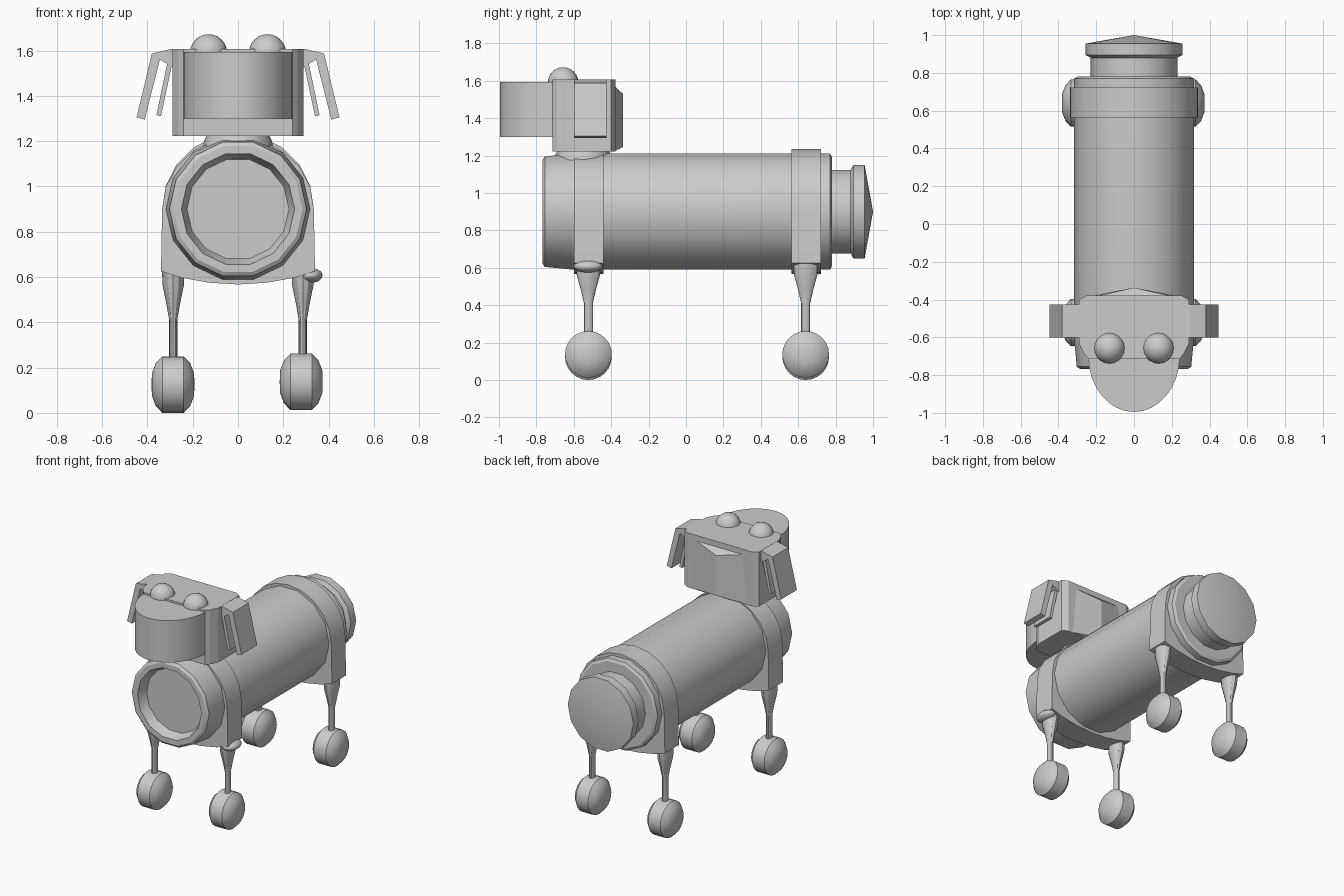
import bpy, bmesh, math
from mathutils import Vector

if "Cube" in bpy.data.objects:
    bpy.data.objects.remove(bpy.data.objects["Cube"])


def finish(name, bm, smooth=True):
    bmesh.ops.remove_doubles(bm, verts=bm.verts, dist=0.0005)
    bmesh.ops.recalc_face_normals(bm, faces=bm.faces)
    me = bpy.data.meshes.new(name)
    bm.to_mesh(me)
    bm.free()
    ob = bpy.data.objects.new(name, me)
    bpy.context.collection.objects.link(ob)
    bpy.ops.object.select_all(action='DESELECT')
    ob.select_set(True)
    bpy.context.view_layer.objects.active = ob
    if smooth:
        bpy.ops.object.shade_smooth_by_angle(angle=math.radians(28))
    return ob


def lathe(name, profile, axis, centre, n, squash=(1, 1)):
    """Turn (position, radius) pairs around the x, y or z axis."""
    bm = bmesh.new()
    rings = []
    for t, r in profile:
        ring = []
        for i in range(n):
            a = 2 * math.pi * i / n
            u, v = r * math.cos(a) * squash[0], r * math.sin(a) * squash[1]
            p = {'x': (t, u, v), 'y': (u, t, v), 'z': (u, v, t)}[axis]
            ring.append(bm.verts.new(Vector(p) + Vector(centre)))
        rings.append(ring)
    for a, b in zip(rings, rings[1:]):
        for i in range(n):
            j = (i + 1) % n
            bm.faces.new((a[i], a[j], b[j], b[i]))
    bm.faces.new(rings[0])
    bm.faces.new(rings[-1])
    bmesh.ops.dissolve_degenerate(bm, dist=0.0005, edges=bm.edges)
    return finish(name, bm)


def prism(name, outline, axis, lo, hi, smooth=True):
    """Extrude an outline along y (x,z points) or z (x,y points)."""
    bm = bmesh.new()
    put = (lambda p, t: (p[0], t, p[1])) if axis == 'y' else (lambda p, t: (p[0], p[1], t))
    a = [bm.verts.new(put(p, lo)) for p in outline]
    b = [bm.verts.new(put(p, hi)) for p in outline]
    bm.faces.new(a)
    bm.faces.new(b)
    for i in range(len(a)):
        j = (i + 1) % len(a)
        bm.faces.new((a[i], a[j], b[j], b[i]))
    return finish(name, bm, smooth)


def ball(name, centre, scale):
    bpy.ops.mesh.primitive_uv_sphere_add(segments=20, ring_count=12, radius=1, location=centre)
    ob = bpy.context.object
    ob.name, ob.scale = name, scale
    bpy.ops.object.shade_smooth()


# Barrel body with recessed front and capped tail end
lathe("body", [(-.70, .001), (-.70, .225), (-.755, .247), (-.767, .25), (-.767, .285),
               (-.755, .303), (-.60, .318), (.77, .318), (.78, .30), (.78, .229)],
      'y', (0, 0, .9), 14)
lathe("tail_cap", [(.74, .229), (.88, .229), (.895, .257), (.955, .257), (1.0, .0001)],
      'y', (0, 0, .9), 14)

# Saddle collars that hold the legs
for name, lo, hi, r in (("front_collar", -.60, -.44, .318), ("rear_collar", .565, .722, .335)):
    arch = [(.335 * math.cos(math.pi * i / 10), .9 + r * math.sin(math.pi * i / 10))
            for i in range(11)]
    prism(name, arch + [(-.34, .625), (-.25, .597), (-.13, .575), (0, .567),
                        (.13, .575), (.25, .597), (.34, .625)], 'y', lo, hi)

# Legs and pill-shaped wheels
for side, s in (("left", -1), ("right", 1)):
    for end, y in (("front", -.522), ("rear", .64)):
        lathe(f"{end}_{side}_leg", [(.13, .024), (.41, .024), (.48, .04), (.56, .062), (.64, .067)],
              'z', (s * .286, y, 0), 12, (.75, 1))
        z = .125 if s < 0 else .137
        lathe(f"{end}_{side}_wheel",
              [(-.095, .001), (-.093, .05), (-.076, .095), (-.047, .125),
               (.047, .125), (.076, .095), (.093, .05), (.095, .001)],
              'x', (s * .283 - .004, y, z), 24)
ball("leg_knob", (.32, -.524, .607), (.053, .077, .033))

# Neck
lathe("neck", [(1.12, .165), (1.20, .15), (1.24, .13)], 'z', (0, -.55, 0), 12)

# Head: skull block and rounded muzzle
prism("skull", [(-.25, -.378), (.25, -.378), (.29, -.40), (.29, -.635), (.262, -.69), (.24, -.714),
                (-.24, -.714), (-.262, -.69), (-.29, -.635), (-.29, -.40)], 'z', 1.222, 1.607, False)
prism("muzzle", [(.242, -.62)] +
      [(.242 * math.cos(math.pi * i / 16), -.70 - .295 * math.sin(math.pi * i / 16))
       for i in range(17)] + [(-.242, -.62)], 'z', 1.298, 1.594)

# Shallow ridge on the back of the head
bm = bmesh.new()
p = [bm.verts.new(c) for c in ((-.22, -.38, 1.225), (.22, -.38, 1.225), (.19, -.38, 1.57),
                               (-.19, -.38, 1.57), (0, -.337, 1.245), (0, -.337, 1.53))]
for f in ((0, 1, 2, 3), (0, 4, 1), (0, 3, 5, 4), (1, 4, 5, 2), (3, 2, 5)):
    bm.faces.new([p[i] for i in f])
finish("head_ridge", bm, False)

# Drooping ears, each with an inner flap, and the eyes
for side, s in (("left", -1), ("right", 1)):
    ear = [(.27, 1.606), (.30, 1.606), (.38, 1.587), (.448, 1.305), (.412, 1.295),
           (.345, 1.56), (.295, 1.53), (.27, 1.53)]
    flap = [(.29, 1.545), (.312, 1.545), (.36, 1.315), (.34, 1.31)]
    prism(f"{side}_ear", [(s * x, z) for x, z in ear], 'y', -.60, -.425, False)
    prism(f"{side}_ear_flap", [(s * x, z) for x, z in flap], 'y', -.60, -.44, False)
    ball(f"{side}_eye", (s * .13, -.657, 1.59), (.082, .082, .082))
